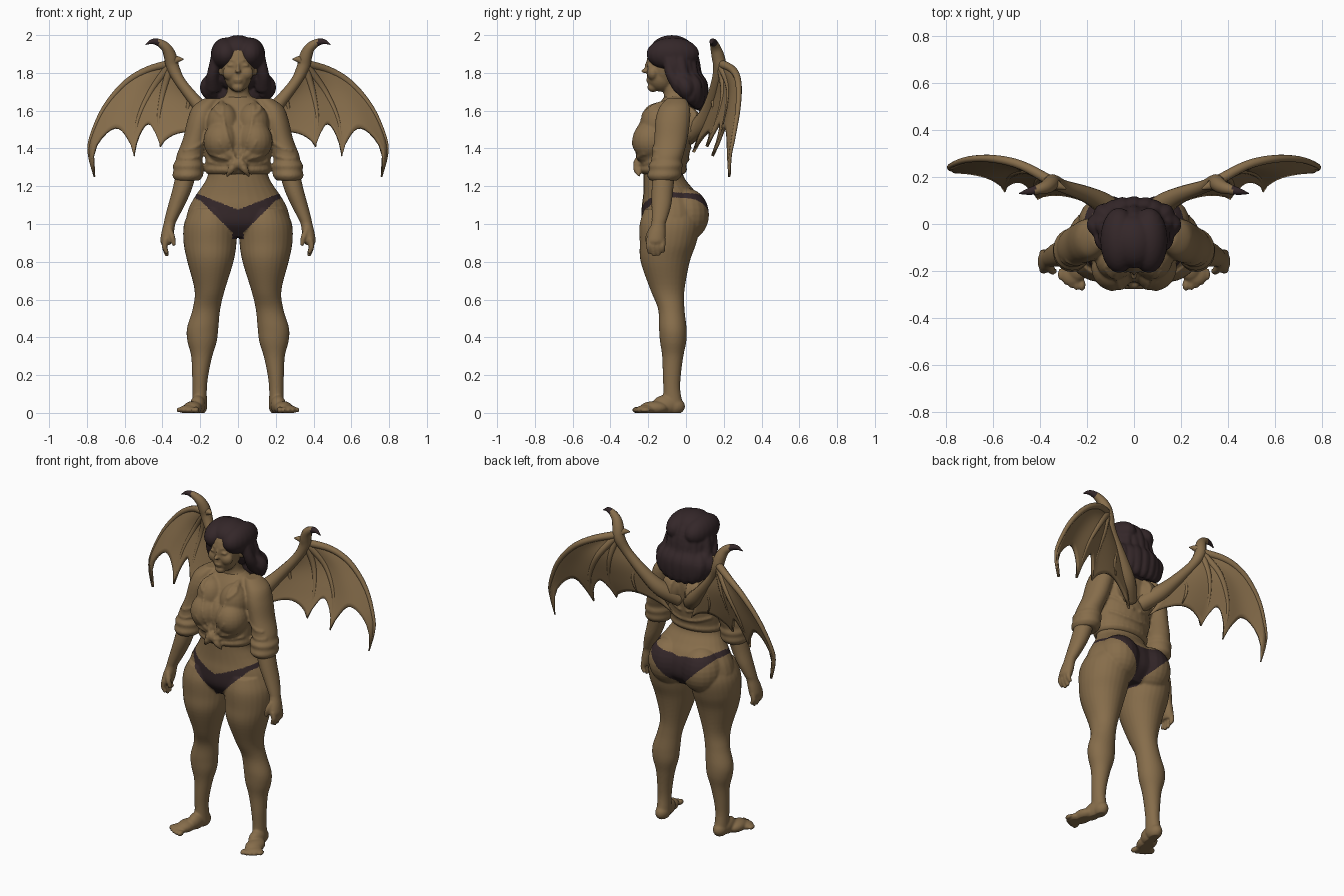
import bpy, bmesh, math
from mathutils import Vector, Matrix
from mathutils.bvhtree import BVHTree


def material(name, rgb):
    m = bpy.data.materials.new(name)
    m.diffuse_color = (*rgb, 1)
    return m


TAN = material("tan", (0.24, 0.153, 0.07))
DARK = material("dark_brown", (0.034, 0.02, 0.022))


def spline(rows, n=5):
    """Catmull-Rom resampling of rows of any width."""
    out = []
    for i in range(len(rows) - 1):
        a, b, c, d = rows[max(i - 1, 0)], rows[i], rows[i + 1], rows[min(i + 2, len(rows) - 1)]
        for k in range(n):
            t = k / n
            out.append([0.5 * (2 * q + (r - p) * t + (2 * p - 5 * q + 4 * r - s) * t * t
                               + (3 * q - p - 3 * r + s) * t ** 3) for p, q, r, s in zip(a, b, c, d)])
    return out + [list(rows[-1])]


def skin_rings(bm, rings):
    vs = [[bm.verts.new(p) for p in ring] for ring in rings]
    n = len(vs[0])
    for a, b in zip(vs, vs[1:]):
        for i in range(n):
            bm.faces.new((a[i], a[(i + 1) % n], b[(i + 1) % n], b[i]))
    bm.faces.new(vs[0])
    bm.faces.new(vs[-1][::-1])


def loft(bm, rows, n=28):
    """Horizontal ellipses: z, cx, cy, rx, ry."""
    skin_rings(bm, [[(x + rx * math.cos(2 * math.pi * i / n), y + ry * math.sin(2 * math.pi * i / n), z)
                     for i in range(n)] for z, x, y, rx, ry in spline(rows)])


def tube(bm, rows, n=10, seg=5):
    """Round tube along points: x, y, z, radius."""
    pts = spline(rows, seg)
    rings, side = [], None
    for i, p in enumerate(pts):
        t = (Vector(pts[min(i + 1, len(pts) - 1)][:3]) - Vector(pts[max(i - 1, 0)][:3])).normalized()
        if side is None:
            side = t.orthogonal()
        side = (side - t * side.dot(t)).normalized()
        up, r = t.cross(side), max(p[3], 0.001)
        rings.append([Vector(p[:3]) + r * (side * math.cos(2 * math.pi * k / n) + up * math.sin(2 * math.pi * k / n))
                      for k in range(n)])
    skin_rings(bm, rings)


def ball(bm, c, r):
    bmesh.ops.create_uvsphere(bm, u_segments=20, v_segments=14, radius=1,
                              matrix=Matrix.Translation(c) @ Matrix.Diagonal((*r, 1)))


def mirror(bm):
    d = bmesh.ops.duplicate(bm, geom=bm.verts[:] + bm.edges[:] + bm.faces[:])["geom"]
    for v in d:
        if isinstance(v, bmesh.types.BMVert):
            v.co.x *= -1


def ridge(bm, tree, path, r, back=False):
    """Raised fold laid on the surface, given x, z points; mirrored."""
    for s in (1, -1):
        rows = []
        for x, z in spline(path, 3):
            hit = tree.ray_cast(Vector((s * x, 1 if back else -1, z)), Vector((0, -1 if back else 1, 0)))[0]
            if hit:
                rows.append((s * x, hit.y, z, r))
        if len(rows) > 2:
            tube(bm, rows, 8, 2)


def finish(name, bm, voxel=0, smooth=3, mats=(TAN,)):
    bmesh.ops.recalc_face_normals(bm, faces=bm.faces[:])
    me = bpy.data.meshes.new(name)
    bm.to_mesh(me)
    bm.free()
    ob = bpy.data.objects.new(name, me)
    bpy.context.collection.objects.link(ob)
    if voxel:
        m = ob.modifiers.new("merge", "REMESH")
        m.mode, m.voxel_size = "VOXEL", voxel
        m = ob.modifiers.new("soften", "SMOOTH")
        m.factor, m.iterations = 0.5, smooth
        dg = bpy.context.evaluated_depsgraph_get()
        ob.data = bpy.data.meshes.new_from_object(ob.evaluated_get(dg))
        ob.modifiers.clear()
    ob.data.materials.clear()
    for m in mats:
        ob.data.materials.append(m)
    for p in ob.data.polygons:
        p.use_smooth = True
    return ob


# Body: legs, feet, hips, waist, neck and head
bm = bmesh.new()
loft(bm, [(1.08, .14, -.08, .11, .14), (1, .146, -.085, .14, .16), (.9, .148, -.095, .14, .15),
          (.8, .146, -.11, .122, .13), (.65, .15, -.098, .08, .09), (.55, .167, -.078, .073, .07),
          (.45, .187, -.07, .083, .073), (.38, .19, -.068, .078, .07), (.3, .192, -.07, .056, .056),
          (.2, .2, -.075, .043, .048), (.12, .203, -.075, .038, .045), (.03, .203, -.068, .04, .055)])
for c, r in (((.203, -.06, .035), (.041, .055, .045)), ((.213, -.11, .042), (.041, .07, .052)),
             ((.24, -.17, .026), (.05, .075, .036)), ((.262, -.215, .018), (.053, .05, .024))):
    ball(bm, c, r)
for i in range(5):  # toes
    ball(bm, (.222 + .023 * i, -.26 + .0028 * i * i, .015), (.016 - .0012 * i, .026, .017 - .001 * i))
ball(bm, (.115, 0, 1.05), (.125, .122, .14))  # buttock
ball(bm, (.038, -.196, 1.84), (.021, .013, .008))  # eye
ball(bm, (.04, -.175, 1.8), (.042, .032, .04))  # cheek
ball(bm, (.092, -.09, 1.82), (.012, .022, .035))  # ear
mirror(bm)
loft(bm, [(.93, 0, -.08, .19, .1), (1, 0, -.07, .27, .16), (1.08, 0, -.07, .262, .165), (1.15, 0, -.08, .225, .147),
          (1.2, 0, -.1, .19, .125), (1.26, 0, -.12, .16, .105), (1.35, 0, -.12, .16, .105), (1.5, 0, -.09, .16, .11),
          (1.6, 0, -.06, .15, .085), (1.65, 0, -.05, .11, .07), (1.69, 0, -.058, .062, .06),
          (1.78, 0, -.075, .055, .058)])
for c, r in (((0, -.1, 1.845), (.09, .11, .13)), ((0, -.13, 1.78), (.072, .077, .08)),
             ((0, -.175, 1.724), (.032, .03, .026)), ((0, -.214, 1.81), (.015, .024, .012)),
             ((0, -.203, 1.83), (.009, .016, .035)), ((0, -.2, 1.763), (.024, .012, .006)),
             ((0, -.197, 1.751), (.02, .012, .006))):
    ball(bm, c, r)
ridge(bm, BVHTree.FromBMesh(bm), [(.015, 1.862), (.04, 1.87), (.065, 1.86)], .004)  # brows
body = finish("body", bm, .006, 5, (TAN, DARK))
for v in body.data.vertices:
    v.co.z = max(v.co.z, 0)
for p in body.data.polygons:  # briefs, coloured by height limits that rise to the sides
    a, y, z = abs(p.center.x), p.center.y, p.center.z
    top = 1.075 + .4 * a if y < -.1 else 1.13 + .18 * a
    if min(top - .03, .925 + a) < z < top or (a < .03 and .92 < z < 1):
        p.material_index = 1

# Forearms and hands
bm = bmesh.new()
loft(bm, [(1.3, .265, -.115, .055, .06), (1.18, .297, -.125, .051, .057), (1.1, .326, -.13, .044, .052),
          (1.03, .353, -.14, .035, .042), (1, .363, -.146, .031, .038), (.95, .373, -.155, .033, .047),
          (.91, .38, -.16, .031, .049), (.89, .38, -.16, .022, .042)])
for i in range(4):
    y, low = -.196 + .024 * i, (.845, .83, .833, .85)[i]
    tube(bm, [(.382, y, .92, .016), (.389, y, .88, .015), (.374, y + .003, low, .01)])
tube(bm, [(.365, -.18, .97, .018), (.348, -.2, .93, .016), (.338, -.2, .885, .01)])
mirror(bm)
finish("forearms_and_hands", bm, .0065, 2)

# Knotted shirt with rolled sleeves
bm = bmesh.new()
loft(bm, [(1.665, .14, -.05, .04, .05), (1.62, .178, -.06, .062, .08), (1.55, .2, -.07, .068, .092),
          (1.45, .225, -.08, .067, .088), (1.37, .253, -.095, .07, .083), (1.335, .26, -.102, .071, .08),
          (1.31, .263, -.108, .082, .091), (1.285, .264, -.11, .078, .086), (1.255, .266, -.115, .081, .091),
          (1.23, .268, -.118, .064, .072)])
for c, r in (((.088, -.185, 1.44), (.095, .1, .105)), ((.08, -.15, 1.53), (.085, .088, .11)),
             ((.06, -.175, 1.37), (.09, .09, .06)), ((.075, .02, 1.53), (.06, .06, .09))):
    ball(bm, c, r)
tube(bm, [(.01, -.25, 1.325, .018), (.035, -.26, 1.29, .02), (.06, -.245, 1.25, .005)])  # knot tail
mirror(bm)
loft(bm, [(1.262, 0, -.12, .162, .108), (1.285, 0, -.122, .176, .128), (1.31, 0, -.12, .172, .122),
          (1.36, 0, -.113, .175, .13), (1.45, 0, -.1, .18, .13), (1.55, 0, -.075, .18, .118),
          (1.62, 0, -.06, .165, .095), (1.66, 0, -.055, .105, .07), (1.675, 0, -.055, .075, .06)])
ball(bm, (0, -.25, 1.32), (.036, .03, .03))
ball(bm, (0, -.16, 1.43), (.06, .09, .13))
tree = BVHTree.FromBMesh(bm)
for path, r in (([(.085, 1.65), (.075, 1.55), (.05, 1.44), (.015, 1.34)], .007),
                ([(.08, 1.65), (.12, 1.615), (.085, 1.575)], .009),
                ([(.02, 1.33), (.08, 1.35), (.15, 1.37)], .007), ([(.02, 1.32), (.08, 1.315), (.16, 1.33)], .007),
                ([(.025, 1.345), (.07, 1.39), (.1, 1.44)], .005), ([(.19, 1.43), (.24, 1.4), (.29, 1.39)], .007),
                ([(.2, 1.36), (.26, 1.345), (.31, 1.35)], .007)):
    ridge(bm, tree, path, r)
for path in ([(.0, 1.34), (.07, 1.345), (.15, 1.37)], [(.02, 1.4), (.08, 1.42), (.15, 1.46)],
             [(.04, 1.62), (.06, 1.55), (.05, 1.45)], [(.1, 1.62), (.12, 1.55), (.11, 1.46)]):
    ridge(bm, tree, path, .009, True)
finish("knotted_shirt", bm, .0075, 4)

# Wavy hair: parted cap plus locks fanned around the back and sides
bm = bmesh.new()
ball(bm, (.064, -.07, 1.9), (.08, .14, .087))
mirror(bm)
ball(bm, (0, -.075, 1.92), (.1, .115, .08))
ball(bm, (0, -.025, 1.83), (.13, .09, .13))
ball(bm, (0, .03, 1.7), (.13, .055, .1))
for i in range(-6, 7):
    a = math.radians(18 * i)
    s, c = math.sin(a), math.cos(a)
    w = .009 * (-1) ** i
    tube(bm, [(.03 * s, -.08 + .03 * c, 1.965, .022), (.1 * s, -.075 + .09 * c, 1.93, .026),
              (.12 * s, -.06 + .1 * c, 1.86 + w, .032), ((.132 + w) * s, -.045 + .1 * c, 1.79, .032),
              ((.15 - w) * s, -.005 + .08 * c, 1.73, .044), (.148 * s, .005 + .07 * c, 1.685 - .05 * c, .034),
              (.13 * s, .005 + .06 * c, 1.655 - .055 * c, .012)])
finish("hair", bm, .0075, 3, (DARK,))

# Wing bones: x, y, z points for the three fingers and the root edge
W = (.35, .18, 1.85)
FINGERS = [[W, (.48, .25, 1.815), (.6, .278, 1.742), (.71, .275, 1.61), (.78, .25, 1.45), (.787, .235, 1.36),
            (.76, .23, 1.25)],
           [W, (.45, .23, 1.72), (.52, .215, 1.58), (.545, .18, 1.46), (.55, .14, 1.36)],
           [W, (.395, .2, 1.7), (.42, .165, 1.55), (.41, .11, 1.41)],
           [W, (.31, .165, 1.75), (.2, .125, 1.62), (.07, .04, 1.38)]]


def along(path, t):
    pts = [Vector(p) for p in spline(path, 8)]
    left = t * sum((b - a).length for a, b in zip(pts, pts[1:]))
    for a, b in zip(pts, pts[1:]):
        d = (b - a).length
        if left <= d:
            return a.lerp(b, left / d)
        left -= d
    return pts[-1]


# Wing membranes with scalloped trailing edges
bm = bmesh.new()
NT, NS = 18, 12
for (p, q), k, bulge in zip(zip(FINGERS, FINGERS[1:]), (.3, .3, .2), (-.02, 0, .01)):
    grid = []
    for i in range(NT + 1):
        row = []
        for j in range(NS + 1):
            s = j / NS
            arch = max(math.sin(math.pi * s), 0)
            t = i / NT * (1 - k * arch ** .65)
            co = along(p, t).lerp(along(q, t), s)
            co.y += bulge * arch * i / NT
            row.append(bm.verts.new(co))
        grid.append(row)
    for i in range(NT):
        for j in range(NS):
            bm.faces.new((grid[i][j], grid[i][j + 1], grid[i + 1][j + 1], grid[i + 1][j]))
bmesh.ops.remove_doubles(bm, verts=bm.verts[:], dist=.0005)
bmesh.ops.dissolve_degenerate(bm, edges=bm.edges[:], dist=.0001)
mirror(bm)
ob = finish("wing_membranes", bm)
m = ob.modifiers.new("thickness", "SOLIDIFY")
m.thickness, m.offset = .016, 0

# Wing arms, finger bones and dark-tipped claws
bm = bmesh.new()
for path in FINGERS[:3]:
    n = len(path) - 1
    tube(bm, [(*p, .023 - .019 * i / n) for i, p in enumerate(path)])
tube(bm, [(.04, .0, 1.46, .05), (.12, .08, 1.53, .048), (.2, .125, 1.62, .036), (.3, .16, 1.745, .028),
          (.345, .178, 1.83, .034), (.358, .17, 1.885, .034), (.378, .157, 1.93, .028), (.413, .147, 1.958, .021),
          (.452, .138, 1.966, .014), (.49, .13, 1.95, .002)], 12)
tube(bm, [(.36, .18, 1.85, .03), (.325, .165, 1.87, .02), (.29, .15, 1.872, .003)])
tube(bm, [(.25, .14, 1.68, .014), (.27, .15, 1.58, .009), (.25, .135, 1.49, .003)])
mirror(bm)
ob = finish("wing_bones_and_claws", bm, mats=(TAN, DARK))
for p in ob.data.polygons:
    p.material_index = int(p.center.z > 1.925 and abs(p.center.x) > .42)
